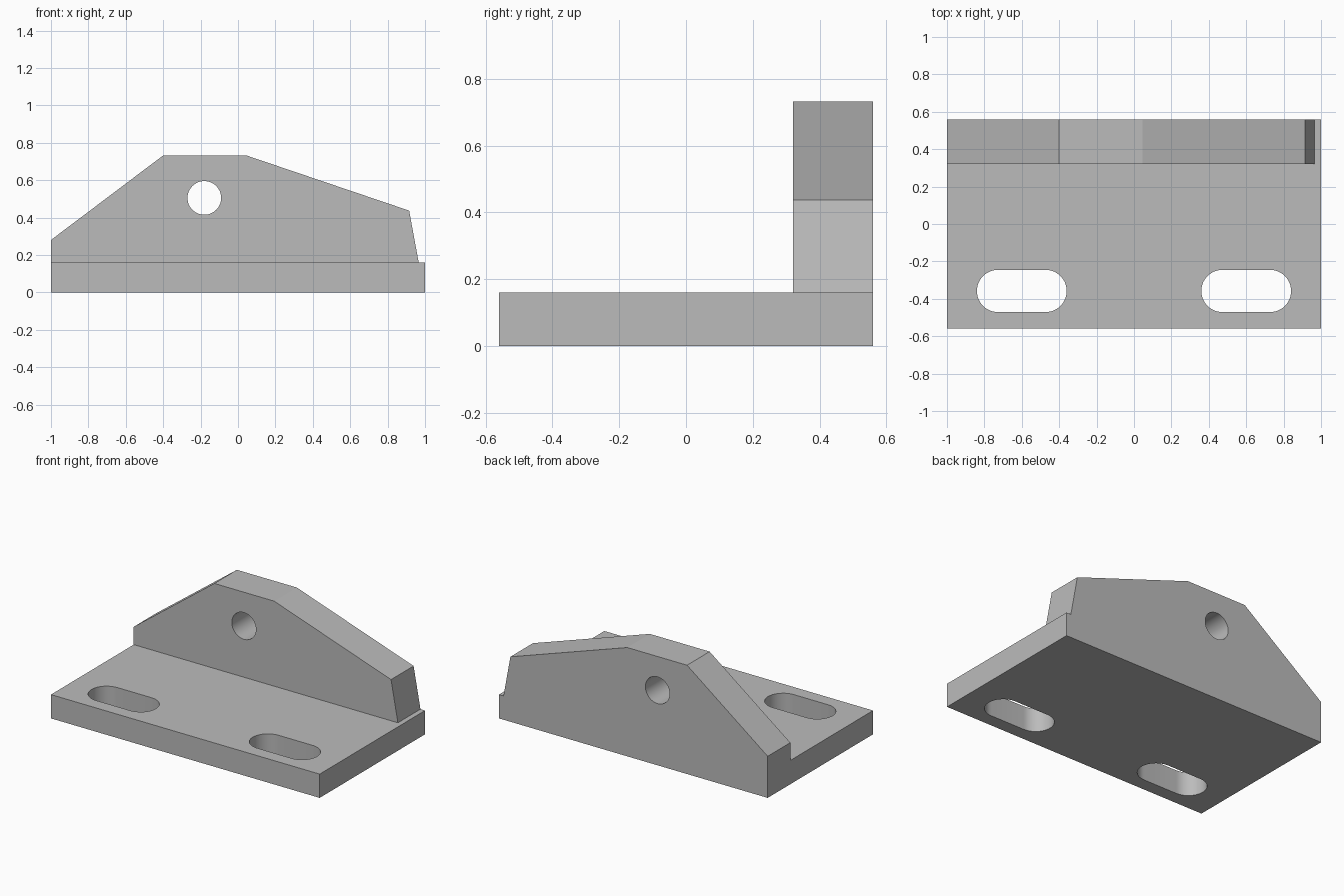
import bpy
import bmesh
import math
from mathutils import Vector

cube = bpy.data.objects.get("Cube")
if cube:
    bpy.data.objects.remove(cube, do_unlink=True)

grey = bpy.data.materials.new("plain grey")
grey.use_nodes = True
color = (0.5, 0.5, 0.5, 1.0)
grey.diffuse_color = color
grey.node_tree.nodes["Principled BSDF"].inputs["Base Color"].default_value = color


def prism(name, points, direction):
    """Closed solid from a flat outline swept along a direction."""
    mesh = bpy.data.meshes.new(name)
    bm = bmesh.new()
    face = bm.faces.new([bm.verts.new(p) for p in points])
    swept = bmesh.ops.extrude_face_region(bm, geom=[face], use_keep_orig=True)
    verts = [g for g in swept["geom"] if isinstance(g, bmesh.types.BMVert)]
    bmesh.ops.translate(bm, verts=verts, vec=Vector(direction))
    bmesh.ops.recalc_face_normals(bm, faces=bm.faces)
    bm.to_mesh(mesh)
    bm.free()
    mesh.materials.append(grey)
    obj = bpy.data.objects.new(name, mesh)
    bpy.context.collection.objects.link(obj)
    return obj


def rounded(cx, cy, half, radius, steps=24):
    """Outline of a slot; a circle when half is zero."""
    points = []
    for side in (1, -1):
        for i in range(steps + 1 if half else steps):
            a = math.pi * (i / steps - 0.5) + (0 if side > 0 else math.pi)
            points.append((cx + side * half + radius * math.cos(a),
                           cy + radius * math.sin(a)))
    return points


def combine(target, tool, operation):
    mod = target.modifiers.new(tool.name, 'BOOLEAN')
    mod.operation = operation
    mod.solver = 'EXACT'
    mod.object = tool
    tool.hide_render = True


# Base plate and upright wall
depth, plate_top, wall_front = 0.56, 0.16, 0.32
bracket = prism("bracket", [(-1, -depth, 0), (1, -depth, 0),
                            (1, depth, 0), (-1, depth, 0)], (0, 0, plate_top))
outline = [(-1, 0.08), (-1, 0.28), (-0.4, 0.732), (0.045, 0.732),
           (0.915, 0.437), (0.966, plate_top), (0.966, 0.08)]
wall = prism("wall", [(x, wall_front, z) for x, z in outline],
             (0, depth - wall_front, 0))
combine(bracket, wall, 'UNION')

# Mounting slots and wall hole
helpers = [wall]
for side, name in ((-1, "right_slot"), (1, "left_slot")):
    slot = prism(name, [(x, y, -0.1) for x, y in
                        rounded(side * 0.6, -0.358, 0.127, 0.113)], (0, 0, 0.4))
    combine(bracket, slot, 'DIFFERENCE')
    helpers.append(slot)
hole = prism("wall_hole", [(x, 0.2, z) for x, z in
                           rounded(-0.18, 0.505, 0, 0.09)], (0, 0.5, 0))
combine(bracket, hole, 'DIFFERENCE')
helpers.append(hole)

# Bake the cuts and tidy the faces
bpy.context.view_layer.update()
graph = bpy.context.evaluated_depsgraph_get()
baked = bpy.data.meshes.new_from_object(bracket.evaluated_get(graph))
bracket.modifiers.clear()
bracket.data = baked
for obj in helpers:
    bpy.data.objects.remove(obj, do_unlink=True)
baked.materials.clear()
baked.materials.append(grey)
for poly in baked.polygons:
    poly.material_index = 0

# Smooth bores, crisp edges
bpy.context.view_layer.objects.active = bracket
bracket.select_set(True)
bpy.ops.object.shade_smooth_by_angle(angle=math.radians(15))
